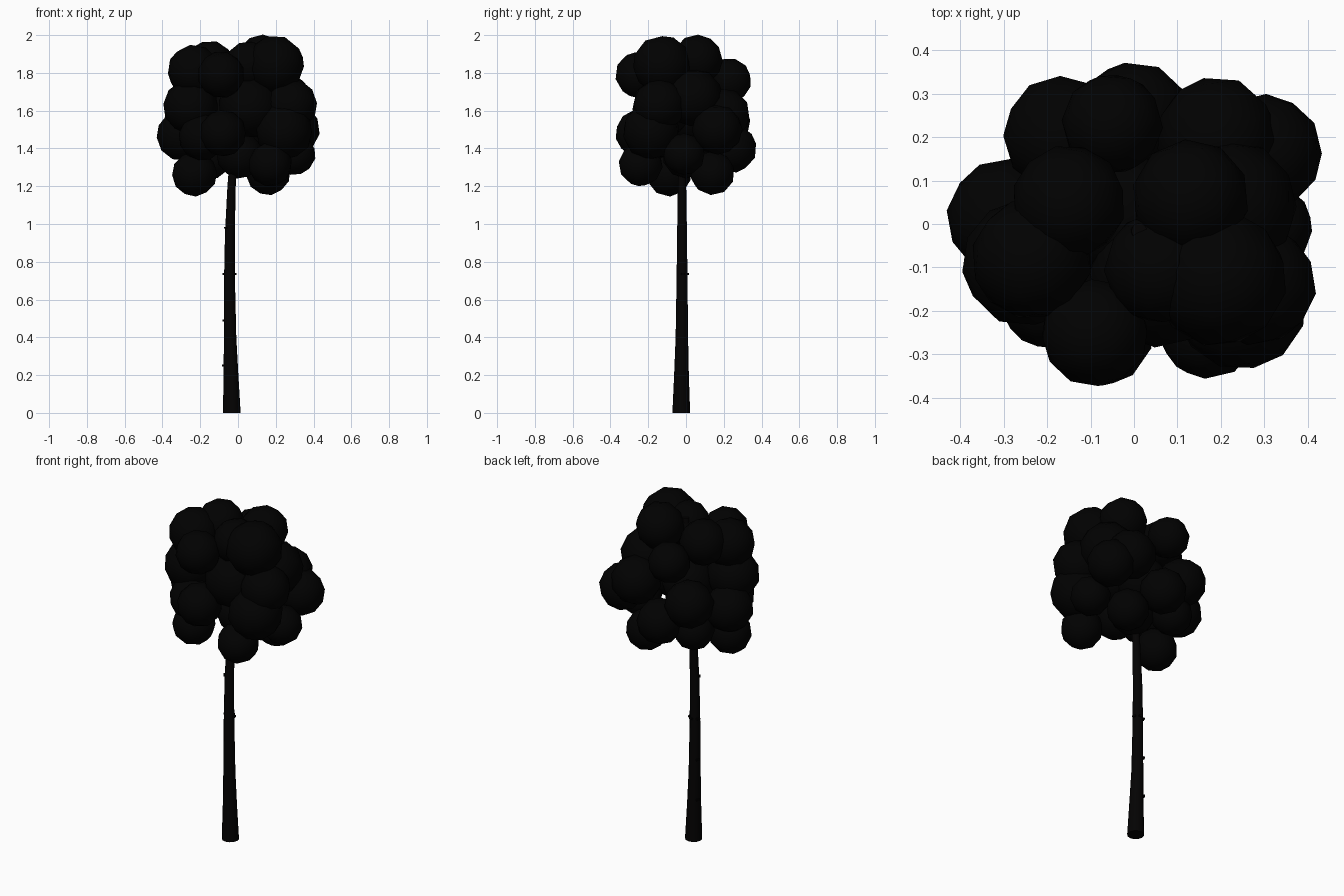
import bpy, bmesh, math, random
from mathutils import Vector, Matrix, Euler

if "Cube" in bpy.data.objects:
    bpy.data.objects.remove(bpy.data.objects["Cube"])

random.seed(4)

def material(name, rgb):
    m = bpy.data.materials.new(name)
    m.diffuse_color = (*rgb, 1)
    m.use_nodes = True
    m.node_tree.nodes["Principled BSDF"].inputs["Base Color"].default_value = m.diffuse_color
    return m

bark = material("dark_bark", (0.001, 0.0007, 0.0007))
leaf = material("dark_leaf", (0.0003, 0.0003, 0.0003))

def finish(bm, name, mat):
    bmesh.ops.recalc_face_normals(bm, faces=bm.faces)
    me = bpy.data.meshes.new(name)
    bm.to_mesh(me)
    bm.free()
    me.materials.append(mat)
    ob = bpy.data.objects.new(name, me)
    bpy.context.collection.objects.link(ob)
    bpy.context.view_layer.objects.active = ob
    ob.select_set(True)
    bpy.ops.object.shade_smooth_by_angle(angle=math.radians(45))
    ob.select_set(False)
    return ob

def tube(name, path, mat, sides=12):
    """Tapered tube through (x, y, z, radius) stations with horizontal rings."""
    bm = bmesh.new()
    rings = []
    for x, y, z, r in path:
        rings.append([bm.verts.new((x + r * math.cos(2 * math.pi * i / sides),
                                    y + r * math.sin(2 * math.pi * i / sides), z))
                      for i in range(sides)])
    for a, b in zip(rings, rings[1:]):
        for i in range(sides):
            j = (i + 1) % sides
            bm.faces.new((a[i], a[j], b[j], b[i]))
    bm.faces.new(rings[0][::-1])
    bm.faces.new(rings[-1])
    return finish(bm, name, mat)

# Slightly bent, tapering trunk that runs up inside the crown
trunk = [(-0.033, -0.025, 0.0, 0.047), (-0.037, -0.024, 0.2, 0.039),
         (-0.042, -0.022, 0.4, 0.033), (-0.045, -0.021, 0.7, 0.029),
         (-0.043, -0.021, 0.95, 0.026), (-0.034, -0.021, 1.2, 0.022),
         (-0.012, -0.02, 1.5, 0.02), (0.012, -0.016, 1.92, 0.018)]
tube("trunk", trunk, bark)

# Small bark knots: (height, direction around the trunk in degrees)
def trunk_at(z):
    for a, b in zip(trunk, trunk[1:]):
        if a[2] <= z <= b[2]:
            return Vector(a).lerp(Vector(b), (z - a[2]) / (b[2] - a[2]))

bm = bmesh.new()
for z, deg in [(0.25, 155), (0.49, 155), (0.735, 160), (0.735, 10),
               (0.735, 80), (0.98, 215)]:
    x, y, _, r = trunk_at(z)
    a = math.radians(deg)
    m = (Matrix.Translation((x + r * math.cos(a), y + r * math.sin(a), z))
         @ Matrix.Rotation(a, 4, 'Z') @ Matrix.Diagonal((0.016, 0.02, 0.01, 1)))
    bmesh.ops.create_cube(bm, size=1, matrix=m)
finish(bm, "bark_knots", bark)

# Leaf clumps: x, y, z, radius
clumps = [
    # lower layer
    (-0.23, -0.09, 1.265, 0.12), (0.16, 0.14, 1.27, 0.118), (0.17, -0.24, 1.315, 0.117),
    (-0.15, 0.14, 1.35, 0.115), (0.0, 0.245, 1.40, 0.13), (0.30, -0.01, 1.37, 0.112),
    (0.01, 0.0, 1.365, 0.125),
    # middle layer
    (-0.295, 0.015, 1.47, 0.137), (-0.19, -0.165, 1.46, 0.125), (-0.08, -0.25, 1.48, 0.125),
    (0.245, -0.185, 1.49, 0.152), (0.30, 0.165, 1.50, 0.134), (-0.165, 0.205, 1.53, 0.137),
    (0.19, 0.20, 1.58, 0.14), (-0.03, 0.02, 1.57, 0.15),
    # upper layer
    (-0.25, -0.09, 1.62, 0.147), (0.28, -0.14, 1.63, 0.14), (-0.05, 0.23, 1.76, 0.117),
    (0.22, 0.04, 1.67, 0.155), (0.06, -0.12, 1.62, 0.165),
    (-0.09, -0.25, 1.79, 0.125), (-0.235, -0.08, 1.81, 0.14), (-0.15, 0.05, 1.84, 0.132),
    (0.195, -0.125, 1.842, 0.158), (0.13, 0.06, 1.868, 0.135), (0.06, -0.1, 1.84, 0.13),
]
for i, (x, y, z, r) in enumerate(clumps):
    bm = bmesh.new()
    rot = Euler([random.uniform(0, 6.28) for _ in range(3)]).to_matrix().to_4x4()
    bmesh.ops.create_icosphere(bm, subdivisions=2, radius=r,
                               matrix=Matrix.Translation((x, y, z)) @ rot)
    finish(bm, f"leaf_clump_{i + 1}", leaf)
